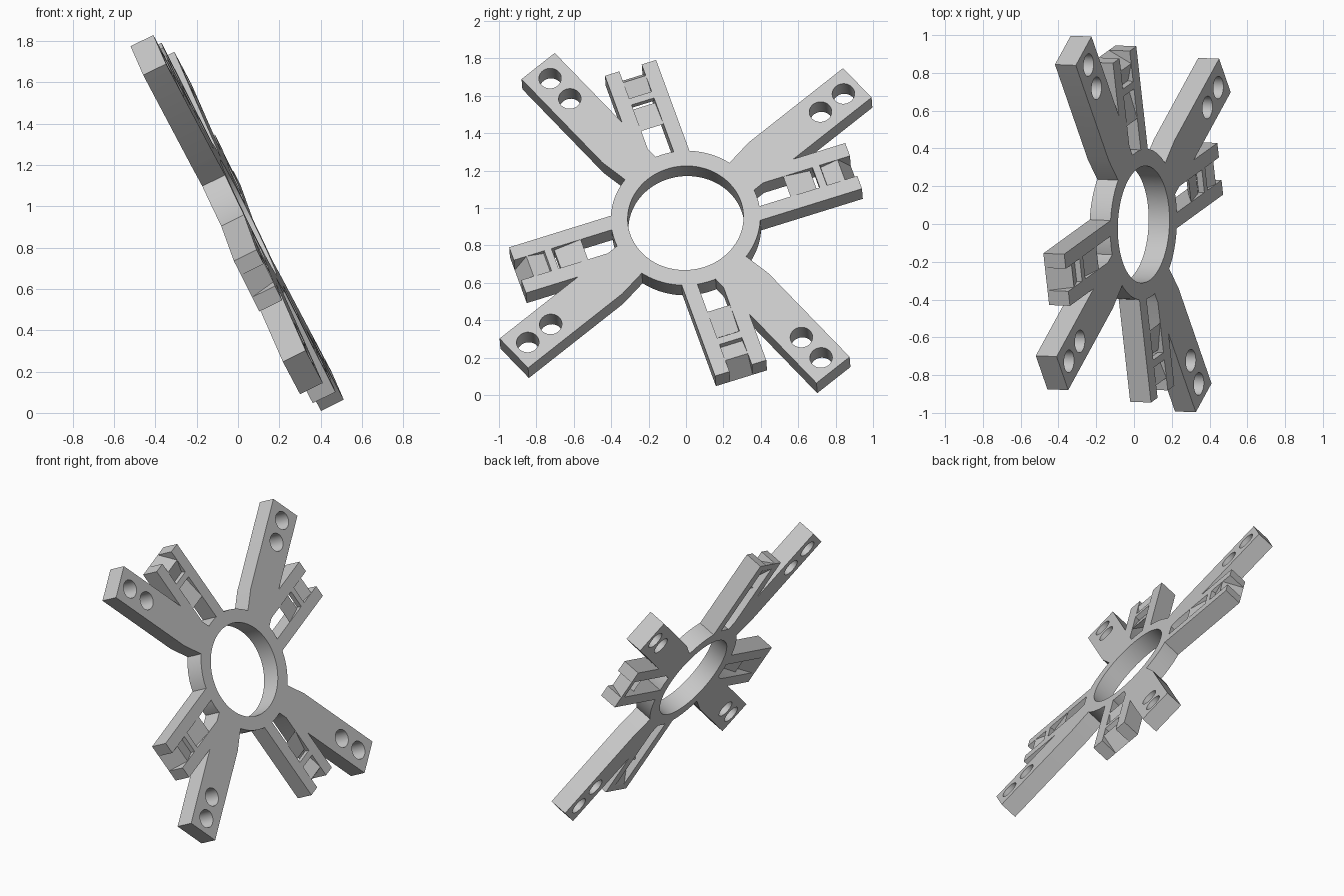
import bpy, bmesh, math
from mathutils import Matrix, Vector

cube = bpy.data.objects.get("Cube")
if cube:
    bpy.data.objects.remove(cube, do_unlink=True)

THICK = 0.123
HALF = THICK / 2
ARM_ANGLE, CLIP_ANGLE = 40.65, 18.15

grey = bpy.data.materials.new("light_grey")
grey.use_nodes = True
grey.diffuse_color = (0.58, 0.58, 0.58, 1)
grey.node_tree.nodes["Principled BSDF"].inputs["Base Color"].default_value = grey.diffuse_color

# Tilted frame of the whole wheel: its local z is the face normal
normal = Vector((0.897, -0.036, 0.44)).normalized()
up = Vector((-normal.z, 0, normal.x)).normalized()
side = up.cross(normal)
tilt = Matrix.Translation((-0.004, 0, 0.919)) @ Matrix((side, up, normal)).transposed().to_4x4()


def prism(name, outline, z0, z1, matrix=Matrix()):
    """Extrude a flat outline between two heights."""
    bm = bmesh.new()
    face = bm.faces.new([bm.verts.new((x, y, z0)) for x, y in outline])
    moved = bmesh.ops.extrude_face_region(bm, geom=[face])["geom"]
    verts = [g for g in moved if isinstance(g, bmesh.types.BMVert)]
    bmesh.ops.translate(bm, verts=verts, vec=(0, 0, z1 - z0))
    bmesh.ops.recalc_face_normals(bm, faces=bm.faces)
    bm.transform(matrix)
    mesh = bpy.data.meshes.new(name)
    bm.to_mesh(mesh)
    bm.free()
    mesh.materials.append(grey)
    obj = bpy.data.objects.new(name, mesh)
    bpy.context.collection.objects.link(obj)
    return obj


def circle(radius, count, cx=0.0):
    steps = [math.tau * i / count for i in range(count)]
    return [(cx + radius * math.cos(a), radius * math.sin(a)) for a in steps]


def combine(target, tool, operation):
    """Apply a boolean and discard the tool."""
    mod = target.modifiers.new("combine", 'BOOLEAN')
    mod.operation, mod.solver, mod.object = operation, 'EXACT', tool
    bpy.context.view_layer.update()
    evaluated = target.evaluated_get(bpy.context.evaluated_depsgraph_get())
    mesh = bpy.data.meshes.new_from_object(evaluated)
    target.modifiers.clear()
    target.data = mesh
    bpy.data.objects.remove(tool, do_unlink=True)


# Central ring
frame = prism("wheel_frame", circle(0.4, 96), -HALF, HALF)
combine(frame, prism("bore", circle(0.31, 96), -1, 1), 'DIFFERENCE')

arm = [(0.35, -0.117), (1.211, -0.117), (1.211, 0.117),
       (0.546, 0.117), (0.388, 0.093), (0.35, 0.087)]

# Clip profiles as (radius, height)
F, B = HALF, -HALF
inner_ramp = [(0.57, F), (0.72, F - 0.03), (0.72, F - 0.09)]
outer_ramp = [(0.735, F), (0.775, F), (0.78, F - 0.03), (0.876, F),
              (0.946, B), (0.9, B), (0.735, F - 0.035)]
stand = Matrix.Rotation(math.pi / 2, 4, 'X')

ramps = []
for k in range(4):
    arm_turn = Matrix.Rotation(math.radians(ARM_ANGLE + 90 * k), 4, 'Z')
    clip_turn = Matrix.Rotation(math.radians(CLIP_ANGLE + 90 * k), 4, 'Z')
    # Long arm
    combine(frame, prism("arm", arm, B, F, arm_turn), 'UNION')
    # Paired clip rails
    for s in (-1, 1):
        rail = [(0.35, s * 0.063), (0.946, s * 0.063), (0.946, s * 0.144), (0.35, s * 0.144)]
        combine(frame, prism("rail", rail, B, F, clip_turn), 'UNION')
    # Bolt holes
    for r in (0.951, 1.113):
        combine(frame, prism("hole", circle(0.06, 40, r), -1, 1, arm_turn), 'DIFFERENCE')
    # Ramps bridging the rails
    for label, shape in (("inner_ramp", inner_ramp), ("outer_ramp", outer_ramp)):
        ramps.append(prism(f"{label}_{k + 1}", shape, -0.063, 0.063, clip_turn @ stand))

for obj in [frame] + ramps:
    obj.data.transform(tilt)

# Smooth the round walls, keep hard edges
bpy.ops.object.select_all(action='DESELECT')
frame.select_set(True)
bpy.context.view_layer.objects.active = frame
bpy.ops.object.shade_smooth_by_angle(angle=math.radians(25))
